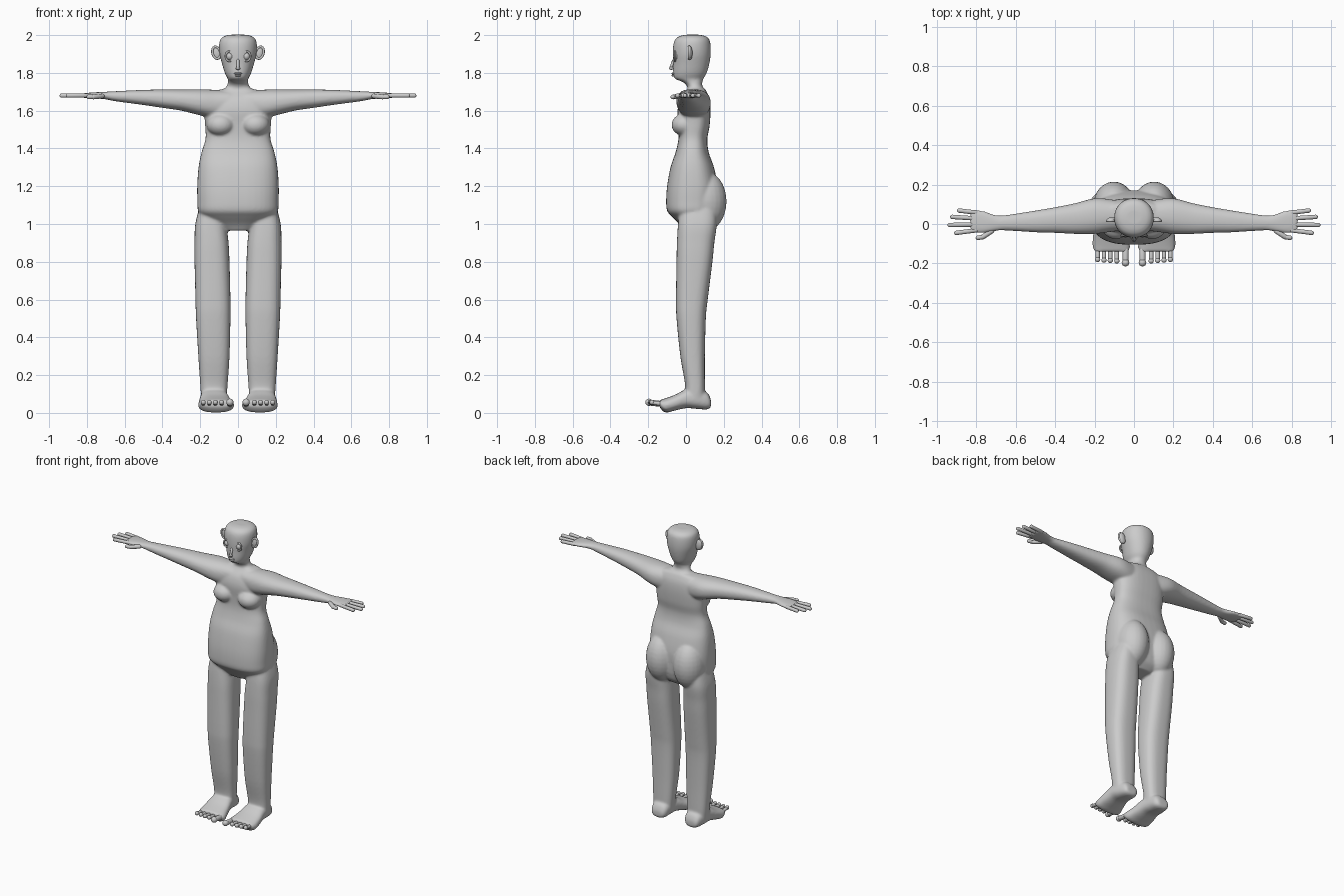
import bpy, bmesh, math
from mathutils import Vector, Matrix

if "Cube" in bpy.data.objects:
    bpy.data.objects.remove(bpy.data.objects["Cube"])


def catmull(rows, steps=5):
    """Smoothly interpolate between cross-section rows."""
    out = []
    for i in range(len(rows) - 1):
        a, b, c, d = (rows[max(0, min(len(rows) - 1, i + k))] for k in (-1, 0, 1, 2))
        for s in range(steps):
            t = s / steps
            out.append([0.5 * (2 * q + (r - p) * t + (2 * p - 5 * q + 4 * r - w) * t * t
                               + (3 * q - p - 3 * r + w) * t ** 3)
                        for p, q, r, w in zip(a, b, c, d)])
    return out + [list(rows[-1])]


def loft(bm, axis, rows, power=2.3, n=40):
    """Rows are (position, u0, u1, v0, v1) along an axis; sections are superellipses."""
    rings = []
    for t, u0, u1, v0, v1 in catmull(rows):
        ring = []
        for k in range(n):
            a = 2 * math.pi * k / n
            c, s = math.cos(a), math.sin(a)
            u = (u0 + u1) / 2 + (u1 - u0) / 2 * math.copysign(abs(c) ** (2 / power), c)
            v = (v0 + v1) / 2 + (v1 - v0) / 2 * math.copysign(abs(s) ** (2 / power), s)
            ring.append(bm.verts.new({'x': (t, u, v), 'y': (u, t, v), 'z': (u, v, t)}[axis]))
        rings.append(ring)
    for r0, r1 in zip(rings, rings[1:]):
        for k in range(n):
            bm.faces.new((r0[k], r0[(k + 1) % n], r1[(k + 1) % n], r1[k]))
    bm.faces.new(rings[0])
    bm.faces.new(rings[-1])


def ball(bm, loc, radii, tilt=0):
    m = Matrix.Translation(loc) @ Matrix.Rotation(tilt, 4, 'Y') @ Matrix.Diagonal((*radii, 1))
    bmesh.ops.create_uvsphere(bm, u_segments=24, v_segments=16, radius=1, matrix=m)


def capsule(bm, p0, p1, r):
    p0, p1 = Vector(p0), Vector(p1)
    d = p1 - p0
    verts = bmesh.ops.create_uvsphere(bm, u_segments=14, v_segments=9, radius=r)['verts']
    for v in verts:
        if v.co.z > 0:
            v.co.z += d.length
    bmesh.ops.transform(bm, verts=verts, matrix=Matrix.Translation(p0)
                        @ d.to_track_quat('Z', 'Y').to_matrix().to_4x4())


def ring(bm, loc, rx, rz, r, n=28, m=10, tilt=0):
    """Elliptical torus facing the front."""
    rot = Matrix.Rotation(tilt, 3, 'Y')
    grid = [[bm.verts.new(Vector(loc) + rot @ Vector((
        math.cos(i * 2 * math.pi / n) * (rx + r * math.cos(j * 2 * math.pi / m)),
        r * math.sin(j * 2 * math.pi / m),
        math.sin(i * 2 * math.pi / n) * (rz + r * math.cos(j * 2 * math.pi / m)))))
        for j in range(m)] for i in range(n)]
    for i in range(n):
        for j in range(m):
            bm.faces.new((grid[i][j], grid[(i + 1) % n][j],
                          grid[(i + 1) % n][(j + 1) % m], grid[i][(j + 1) % m]))


def finish(bm, name, mirror=False):
    if mirror:
        dup = bmesh.ops.duplicate(bm, geom=bm.verts[:] + bm.edges[:] + bm.faces[:])['geom']
        for v in dup:
            if isinstance(v, bmesh.types.BMVert):
                v.co.x *= -1
    bmesh.ops.recalc_face_normals(bm, faces=bm.faces[:])
    for f in bm.faces:
        f.smooth = True
    me = bpy.data.meshes.new(name)
    bm.to_mesh(me)
    bm.free()
    ob = bpy.data.objects.new(name, me)
    bpy.context.collection.objects.link(ob)
    return ob


# Body: paired masses first, mirrored by finish()
bm = bmesh.new()
# arm and palm
loft(bm, 'x', [(.04, -.03, .11, 1.58, 1.705), (.12, -.04, .125, 1.56, 1.71),
               (.2, -.05, .13, 1.575, 1.713), (.3, -.05, .105, 1.60, 1.712),
               (.4, -.045, .085, 1.615, 1.712), (.5, -.042, .068, 1.63, 1.71),
               (.65, -.033, .045, 1.65, 1.703), (.7, -.035, .045, 1.66, 1.70),
               (.76, -.045, .065, 1.665, 1.697), (.81, -.045, .073, 1.667, 1.693),
               (.83, -.037, .063, 1.671, 1.689)])
# leg
loft(bm, 'z', [(.08, .06, .195, -.01, .10), (.15, .055, .2, -.005, .10),
               (.3, .045, .21, -.03, .10), (.5, .04, .222, -.05, .105),
               (.6, .04, .225, -.053, .115), (.8, .045, .23, -.05, .14),
               (.9, .05, .23, -.048, .15), (1.0, .06, .226, -.042, .163),
               (1.1, .06, .2, -.03, .16)], 2.7)
# foot
loft(bm, 'y', [(.132, .09, .165, .03, .07), (.11, .07, .18, .018, .11),
               (.05, .06, .195, .022, .13), (0, .05, .2, .025, .125),
               (-.06, .035, .208, .012, .095), (-.11, .02, .21, .002, .077),
               (-.14, .028, .2, .03, .068)], 2.5)
ball(bm, (.092, -.005, 1.525), (.075, .072, .06))     # breast
ball(bm, (.102, .10, 1.12), (.103, .115, .16))        # buttock
body = finish(bm, "body", True)

# Torso, neck and head join the same mesh
bm = bmesh.new()
bm.from_mesh(body.data)
torso = [(.965, .08, -.01, .11), (1.0, .14, -.035, .145), (1.04, .19, -.075, .16),
         (1.07, .212, -.1, .165), (1.12, .215, -.105, .168), (1.2, .216, -.1, .168),
         (1.3, .209, -.082, .148), (1.38, .193, -.055, .12), (1.45, .172, -.04, .113),
         (1.52, .174, -.04, .125), (1.6, .178, -.045, .13), (1.66, .17, -.03, .125),
         (1.7, .13, 0, .11), (1.715, .08, .01, .10)]
head = [(1.62, .07, .02, .10), (1.7, .075, .01, .10), (1.735, .058, .003, .085),
        (1.755, .053, -.025, .088), (1.77, .055, -.06, .093), (1.8, .07, -.068, .11),
        (1.85, .085, -.068, .124), (1.9, .098, -.07, .131), (1.95, .10, -.067, .13),
        (1.98, .092, -.055, .122), (1.996, .07, -.03, .10), (2.002, .04, 0, .07)]
loft(bm, 'z', [(z, -w, w, a, b) for z, w, a, b in torso], 2.6)
loft(bm, 'z', [(z, -w, w, a, b) for z, w, a, b in head], 2.1)
bmesh.ops.recalc_face_normals(bm, faces=bm.faces[:])
bm.to_mesh(body.data)
bm.free()
# Fuse the masses into one soft skin
rem = body.modifiers.new("fuse", 'REMESH')
rem.mode = 'VOXEL'
rem.voxel_size = .007
rem.use_smooth_shade = True
smo = body.modifiers.new("soften", 'SMOOTH')
smo.factor = .5
smo.iterations = 8

# Fingers: start y, tip x, tip y
bm = bmesh.new()
for y0, x1, y1 in ((.058, .885, .068), (.028, .92, .036), (-.003, .933, -.005), (-.032, .90, -.045)):
    capsule(bm, (.80, y0, 1.68), (x1, y1, 1.68), .0115)
capsule(bm, (.72, -.035, 1.677), (.765, -.065, 1.673), .013)
capsule(bm, (.765, -.065, 1.673), (.79, -.07, 1.673), .012)
finish(bm, "fingers", True)

# Toes with rounded tips
bm = bmesh.new()
for x, tip, r in ((.043, -.196, .016), (.087, -.187, .011), (.12, -.185, .011),
                  (.152, -.183, .011), (.184, -.18, .011)):
    capsule(bm, (x, -.11, .045), (x, tip, .055), r)
    ball(bm, (x, tip, .056), (r * 1.2, r * 1.2, r * 1.2))
finish(bm, "toes", True)

# Eyes: eyeball and lid ring
bm = bmesh.new()
ball(bm, (.043, -.048, 1.888), (.02, .02, .021))
ring(bm, (.043, -.058, 1.888), .023, .026, .005)
finish(bm, "eyes", True)

# Ears: flared shell with rim
bm = bmesh.new()
ball(bm, (.112, .022, 1.905), (.024, .012, .036), .25)
ring(bm, (.115, .017, 1.907), .020, .032, .0065, tilt=.25)
finish(bm, "ears", True)

# Nose
bm = bmesh.new()
capsule(bm, (0, -.066, 1.865), (0, -.08, 1.826), .008)
ball(bm, (0, -.078, 1.824), (.012, .013, .008))
finish(bm, "nose")

# Lips
bm = bmesh.new()
ball(bm, (0, -.066, 1.797), (.021, .011, .006))
ball(bm, (0, -.066, 1.786), (.017, .011, .006))
finish(bm, "lips")
